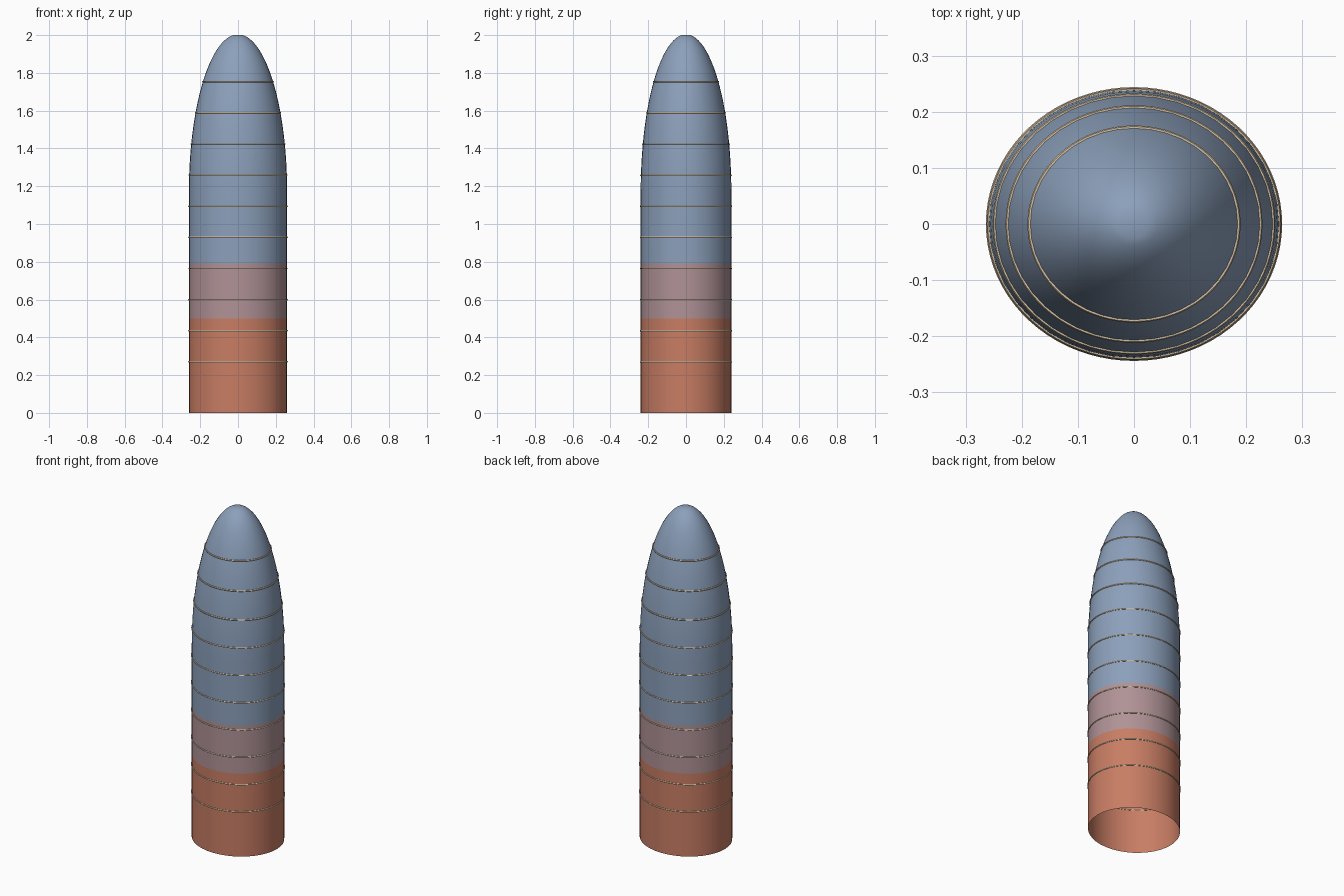
import bpy, bmesh, math

if "Cube" in bpy.data.objects:
    bpy.data.objects.remove(bpy.data.objects["Cube"])

RX, RY, N = 0.26, 0.24, 40
Z0 = 1.17                                   # height where the dome starts
H = (2.0 - Z0) / math.sqrt(1 - 0.1 ** 2)    # dome height, cut to a small flat tip


def material(name, rgb):
    m = bpy.data.materials.new(name)
    m.diffuse_color = (*rgb, 1)
    m.use_nodes = True
    m.node_tree.nodes["Principled BSDF"].inputs["Base Color"].default_value = m.diffuse_color
    return m


blue = material("steel_blue", (0.262, 0.352, 0.497))
mauve = material("dusty_mauve", (0.434, 0.287, 0.305))
orange = material("terracotta", (0.578, 0.205, 0.127))
tan = material("pale_tan", (0.68, 0.546, 0.376))


def scale_at(z):
    return 1.0 if z <= Z0 else math.sqrt(max(0, 1 - ((z - Z0) / H) ** 2))


def finish(name, bm, mat):
    me = bpy.data.meshes.new(name)
    bm.to_mesh(me)
    bm.free()
    me.materials.append(mat)
    ob = bpy.data.objects.new(name, me)
    bpy.context.collection.objects.link(ob)
    bpy.ops.object.select_all(action='DESELECT')
    ob.select_set(True)
    bpy.context.view_layer.objects.active = ob
    bpy.ops.object.shade_smooth_by_angle(angle=math.radians(35))


def shell(name, heights, mat, cap=False):
    """Elliptical wall through the given heights, open at the bottom."""
    bm = bmesh.new()
    rows = []
    for z in heights:
        s = scale_at(z)
        rows.append([bm.verts.new((RX * s * math.cos(2 * math.pi * i / N),
                                   RY * s * math.sin(2 * math.pi * i / N), z))
                     for i in range(N)])
    for a, b in zip(rows, rows[1:]):
        for i in range(N):
            j = (i + 1) % N
            bm.faces.new((a[i], a[j], b[j], b[i]))
    if cap:
        bm.faces.new(rows[-1])
    finish(name, bm, mat)


def ring(name, z, tube=0.004, seg=80, sides=6):
    """Thin elliptical band around the wall."""
    s = scale_at(z)
    bm = bmesh.new()
    rows = []
    for i in range(seg):
        a = 2 * math.pi * i / seg
        row = []
        for k in range(sides):
            t = 2 * math.pi * k / sides
            d = tube * math.cos(t)
            row.append(bm.verts.new(((RX * s + d) * math.cos(a),
                                     (RY * s + d) * math.sin(a),
                                     z + tube * math.sin(t))))
        rows.append(row)
    for i in range(seg):
        a, b = rows[i], rows[(i + 1) % seg]
        for k in range(sides):
            m = (k + 1) % sides
            bm.faces.new((a[k], b[k], b[m], a[m]))
    finish(name, bm, tan)


# Tower walls: base, middle band and domed upper part
shell("base_wall", [0, 0.5], orange)
shell("middle_wall", [0.5, 0.79], mauve)
end = math.acos(0.1)
dome = [Z0 + H * math.sin(end * i / 24) for i in range(25)]
shell("domed_upper_wall", [0.79] + dome, blue, cap=True)

# Floor rings
for i in range(10):
    ring(f"floor_ring_{i + 1}", 0.27 + i * 0.1648)
